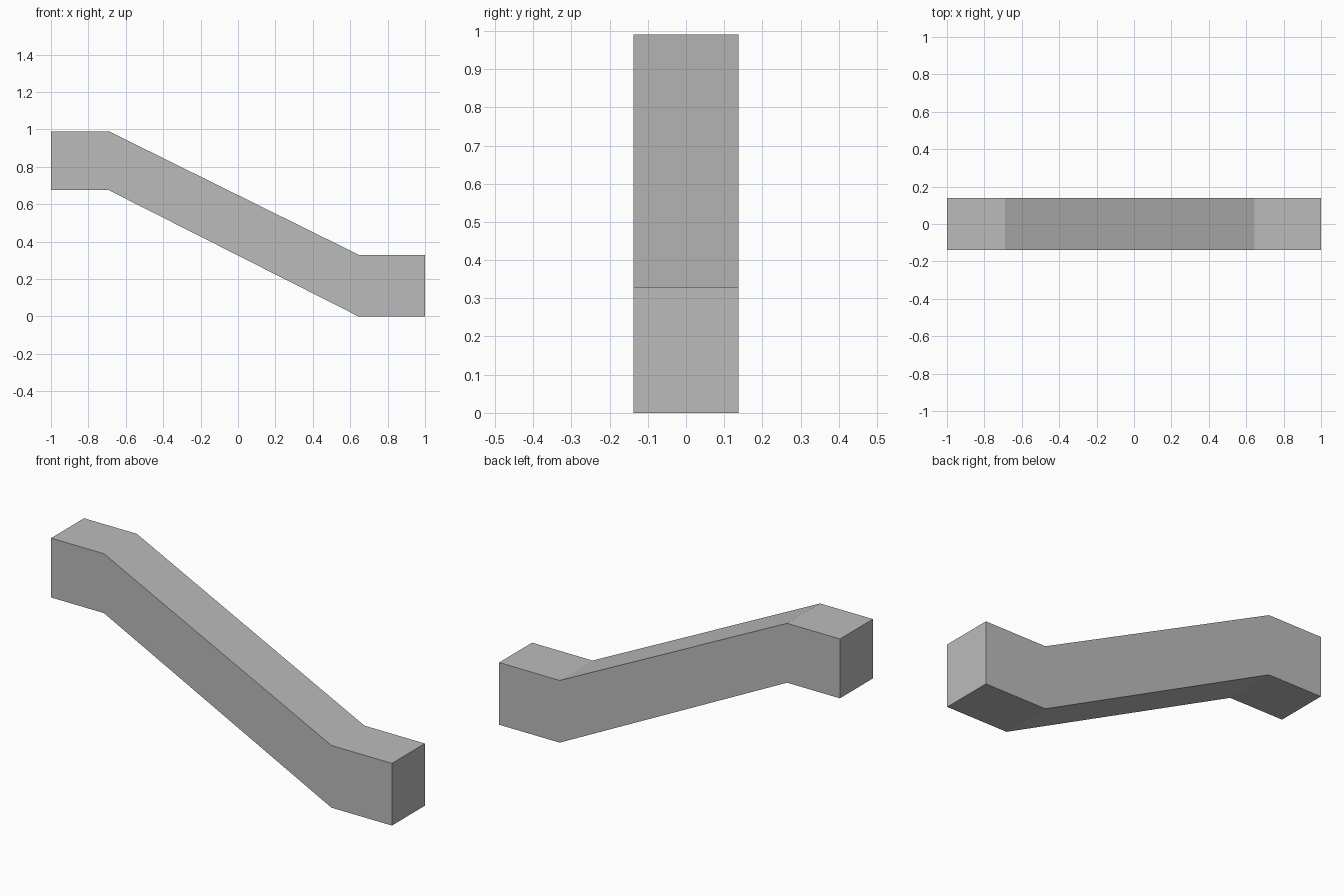
import bpy
import bmesh

cube = bpy.data.objects.get("Cube")
if cube:
    bpy.data.objects.remove(cube, do_unlink=True)

HALF_DEPTH = 0.138

# Plain grey material
grey = bpy.data.materials.new("plain_grey")
grey.use_nodes = True
colour = (0.5, 0.5, 0.5, 1)
grey.diffuse_color = colour
grey.node_tree.nodes["Principled BSDF"].inputs["Base Color"].default_value = colour

# Side stations of the rail: x, underside z, top z
stations = [(-1, 0.675, 0.99), (-0.69, 0.675, 0.99), (0.645, 0, 0.33), (1, 0, 0.33)]

# Sweep a rectangular section through the stations
bm = bmesh.new()
rings = []
for x, low, high in stations:
    corners = [(-HALF_DEPTH, low), (HALF_DEPTH, low), (HALF_DEPTH, high), (-HALF_DEPTH, high)]
    rings.append([bm.verts.new((x, y, z)) for y, z in corners])

for a, b in zip(rings, rings[1:]):
    for i in range(4):
        j = (i + 1) % 4
        bm.faces.new((a[i], a[j], b[j], b[i]))

# Flat end caps
bm.faces.new(rings[0])
bm.faces.new(rings[-1])
bmesh.ops.recalc_face_normals(bm, faces=bm.faces)

mesh = bpy.data.meshes.new("sloped_rail")
bm.to_mesh(mesh)
bm.free()
mesh.materials.append(grey)
rail = bpy.data.objects.new("sloped_rail", mesh)
bpy.context.collection.objects.link(rail)
